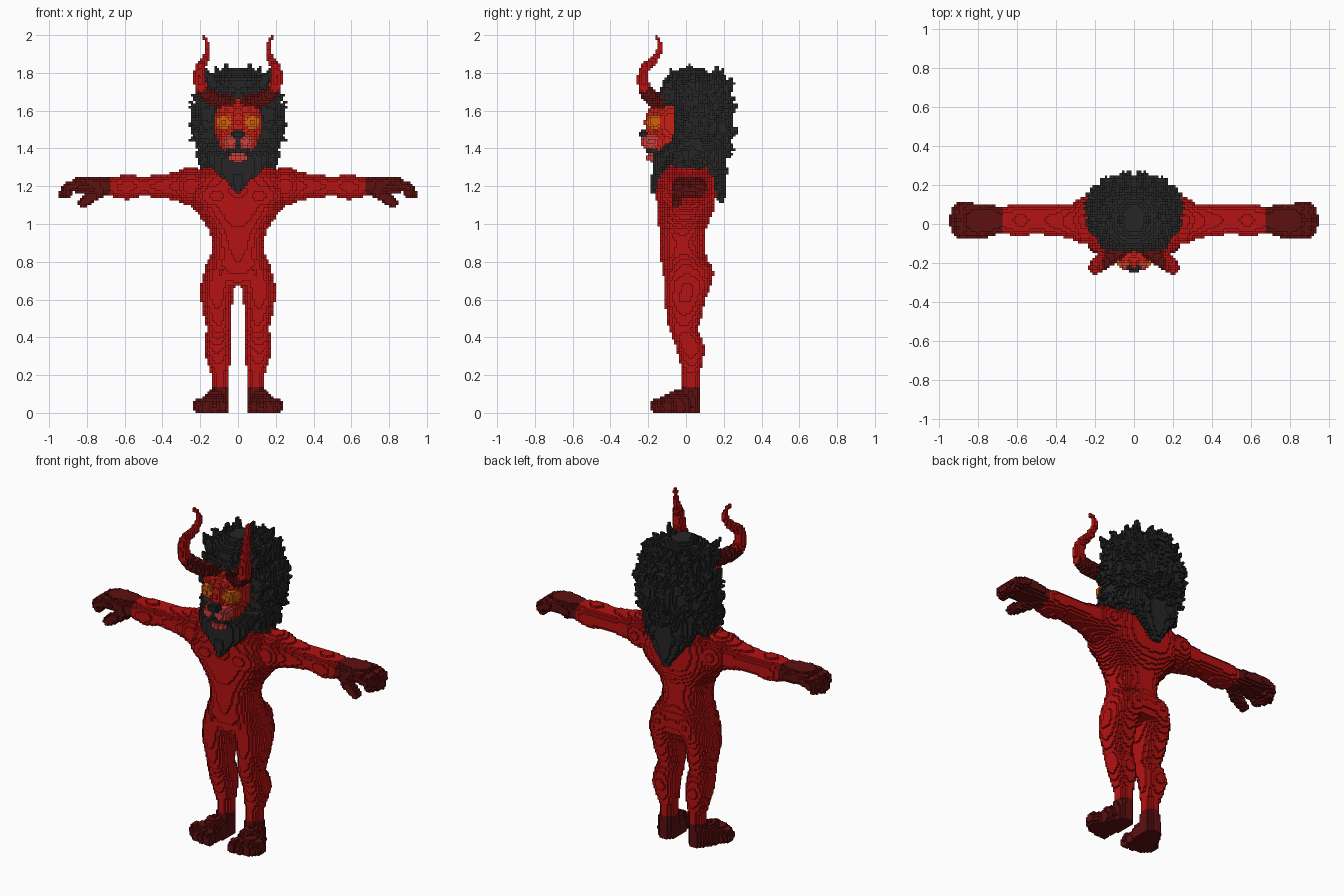
import bpy, math, random
from mathutils import Vector

random.seed(4)
V = 0.0125          # block size
cells = {}          # block index -> (part, colour)

COLOURS = {
    "red skin": (0.47, 0.006, 0.006),
    "dark red": (0.11, 0.005, 0.005),
    "black hair": (0.019, 0.019, 0.019),
    "orange eye": (0.65, 0.12, 0.004),
    "pink muzzle": (0.62, 0.05, 0.045),
    "face red": (0.58, 0.014, 0.008),
}

cube = bpy.data.objects.get("Cube")
if cube:
    bpy.data.objects.remove(cube)


def make_material(name, rgb):
    mat = bpy.data.materials.new(name)
    mat.use_nodes = True
    mat.diffuse_color = (*rgb, 1)
    mat.node_tree.nodes["Principled BSDF"].inputs["Base Color"].default_value = (*rgb, 1)
    return mat


MATS = {n: make_material(n, c) for n, c in COLOURS.items()}


def span(a, b):
    return range(math.floor(a / V), math.ceil(b / V) + 1)


def put(i, j, k, part, colour):
    """Set a block and its mirror image."""
    if k >= 0:
        cells[i, j, k] = cells[-i - 1, j, k] = (part, colour)


def ball(part, colour, c, r):
    """Ellipsoid of blocks, mirrored."""
    for i in span(c[0] - r[0], c[0] + r[0]):
        for j in span(c[1] - r[1], c[1] + r[1]):
            for k in span(c[2] - r[2], c[2] + r[2]):
                p = ((i + .5) * V, (j + .5) * V, (k + .5) * V)
                if sum(((p[n] - c[n]) / r[n]) ** 2 for n in range(3)) <= 1:
                    put(i, j, k, part, colour)


def tube(part, colour, points):
    """Smooth tapering tube through (x, y, z, radius) points."""
    pts = [Vector(p) for p in points]
    pts = [pts[0]] + pts + [pts[-1]]
    for a, b, c, d in zip(pts, pts[1:], pts[2:], pts[3:]):
        steps = max(2, int((c - b).length / V) + 1)
        for s in range(steps + 1):
            t = s / steps
            q = .5 * (2 * b + (c - a) * t + (2 * a - 5 * b + 4 * c - d) * t ** 2
                      + (3 * b - a - 3 * c + d) * t ** 3)
            ball(part, colour, q[:3], (max(q[3], .008),) * 3)


def section(rows, t):
    for a, b in zip(rows, rows[1:]):
        if a[0] <= t <= b[0]:
            f = (t - a[0]) / (b[0] - a[0])
            return [u + (v - u) * f for u, v in zip(a[1:], b[1:])]


def loft(part, colour, rows, axis="z", power=2.0):
    """Stack of oval sections (position, centre u, centre v, radius u, radius v)."""
    rows = sorted(rows)
    for n in span(rows[0][0], rows[-1][0]):
        s = section(rows, (n + .5) * V)
        if not s:
            continue
        cu, cv, ru, rv = s
        for a in span(cu - ru, cu + ru):
            for b in span(cv - rv, cv + rv):
                if abs(((a + .5) * V - cu) / ru) ** power + abs(((b + .5) * V - cv) / rv) ** power <= 1:
                    put(*((a, b, n) if axis == "z" else (n, a, b)), part, colour)


# Torso with chest and buttocks
SKIN, DARK, HAIR = "red skin", "dark red", "black hair"
loft("body", SKIN, [
    (.67, 0, .01, .12, .11), (.72, 0, .01, .185, .125), (.78, 0, 0, .172, .13),
    (.84, 0, -.015, .142, .118), (.9, 0, -.02, .132, .118), (.97, 0, -.02, .152, .122),
    (1.03, 0, -.01, .195, .14), (1.1, 0, 0, .25, .155), (1.18, 0, 0, .275, .158),
    (1.25, 0, .005, .26, .15), (1.31, 0, .01, .17, .12)], power=2.3)
ball("body", SKIN, (.11, -.08, 1.15), (.13, .08, .09))
ball("body", SKIN, (.25, .015, 1.2), (.1, .12, .1))
ball("body", SKIN, (.085, .065, .735), (.08, .08, .085))

# Legs
loft("body", SKIN, [
    (.1, .095, .025, .042, .045), (.2, .095, .025, .046, .046), (.25, .1, .027, .057, .057),
    (.33, .11, .027, .07, .074), (.4, .107, .006, .072, .077), (.44, .102, -.015, .062, .075),
    (.5, .108, -.01, .07, .09), (.6, .113, -.005, .084, .107), (.68, .105, .008, .09, .125),
    (.76, .09, .005, .085, .125)], power=2.2)

# Arms
loft("body", SKIN, [
    (.2, .015, 1.2, .11, .09), (.3, .015, 1.2, .092, .083), (.4, .018, 1.2, .083, .062),
    (.5, .025, 1.2, .076, .052), (.59, .018, 1.195, .084, .066), (.64, .02, 1.195, .076, .058),
    (.7, .02, 1.2, .066, .046)], axis="x", power=2.2)

# Hands: palm, fingers and thumb
loft("hands", DARK, [
    (.675, .02, 1.2, .066, .048), (.73, .02, 1.205, .078, .048), (.8, .018, 1.21, .088, .044),
    (.86, .018, 1.205, .085, .04)], axis="x", power=2.4)
for n in range(4):
    y = -.042 + n * .041
    reach = .95 - .012 * abs(n - 1.5) ** 2
    tube("hands", DARK, [(.84, y, 1.21, .03), (.9, y, 1.19, .03), (reach - .022, y * .8, 1.16, .025)])
tube("hands", DARK, [(.72, -.02, 1.18, .035), (.78, -.05, 1.14, .03), (.825, -.055, 1.11, .024)])

# Feet with toes
loft("feet", DARK, [(0, .1, .02, .05, .055), (.06, .1, .02, .052, .056), (.14, .095, .022, .046, .05)])
ball("feet", DARK, (.12, -.045, .03), (.07, .09, .09))
ball("feet", DARK, (.145, -.1, .025), (.088, .065, .068))
for n in range(4):
    ball("feet", DARK, (.083 + n * .042, -.153 + .006 * n * n, .035), (.029, .037, .042))

# Mane: core, beard and back point
mane = [(1.27, 0, .03, .12, .15), (1.32, 0, .03, .175, .17), (1.4, 0, .05, .205, .16),
        (1.5, 0, .07, .235, .16), (1.6, 0, .075, .22, .16), (1.7, 0, .05, .185, .16),
        (1.76, 0, .02, .15, .15), (1.82, 0, .03, .06, .07)]
loft("mane", HAIR, mane)
loft("mane", HAIR, [(1.165, 0, -.165, .012, .018), (1.22, 0, -.155, .055, .03), (1.28, 0, -.14, .13, .04),
                    (1.36, 0, -.115, .175, .06), (1.43, 0, -.06, .19, .05)])
loft("mane", HAIR, [(1.11, 0, .19, .015, .015), (1.2, 0, .175, .08, .035), (1.3, 0, .15, .16, .06),
                    (1.4, 0, .12, .19, .09)])

# Mane tufts
for n in range(130):
    z = random.uniform(1.27, 1.76)
    _, cy, rx, ry = section(mane, z)
    a = random.uniform(-.75, math.pi / 2)
    out = Vector((math.cos(a), math.sin(a), 0))
    base = Vector((out.x * rx * .93, cy + out.y * ry * .93, z))
    lift = (z - 1.45) * .2 + random.uniform(-.02, .02)
    tip = base + out * random.uniform(.03, .055) + Vector((0, 0, lift))
    tube("mane", HAIR, [(*base, .032), (*tip, .008)])
for x, y, z in [(.065, .02, 1.84), (.02, .05, 1.8), (.12, .04, 1.81), (.17, .02, 1.77),
                (.1, .13, 1.78), (.03, -.1, 1.77), (.1, -.1, 1.75), (.04, .16, 1.76)]:
    tube("mane", HAIR, [(x * .9, y, z - .08, .045), (x, y, z, .01)])

# Head: skull, brow bridge, eyes, muzzle, jaw, nose
FACE = "face red"
ball("head", FACE, (0, -.07, 1.535), (.13, .12, .14))
ball("head", FACE, (0, -.1, 1.43), (.1, .085, .08))
ball("head", "orange eye", (.073, -.165, 1.54), (.042, .045, .042))
ball("head", FACE, (0, -.17, 1.54), (.036, .05, .08))
ball("head", FACE, (.06, -.16, 1.605), (.055, .035, .025))
ball("head", HAIR, (0, -.16, 1.39), (.066, .05, .03))
ball("head", "pink muzzle", (0, -.16, 1.352), (.052, .05, .025))
ball("head", "pink muzzle", (.04, -.185, 1.435), (.045, .055, .04))
ball("head", HAIR, (0, -.225, 1.475), (.036, .026, .027))
ball("head", HAIR, (0, -.225, 1.43), (.008, .025, .03))

# Horns: dark root, red sweep
tube("horns", DARK, [(.05, -.12, 1.645, .038), (.11, -.165, 1.655, .04), (.165, -.2, 1.685, .039),
                     (.195, -.22, 1.72, .036)])
tube("horns", SKIN, [(.197, -.222, 1.73, .034), (.205, -.228, 1.775, .03), (.2, -.215, 1.825, .026),
                     (.175, -.17, 1.87, .021), (.16, -.143, 1.92, .016), (.165, -.142, 1.955, .012),
                     (.177, -.152, 1.99, .009)])

# Build one block mesh per part from the exposed block sides
SIDES = []
for axis in range(3):
    for sign in (0, 1):
        u, v = (axis + 1) % 3, (axis + 2) % 3
        ring = []
        for du, dv in ((0, 0), (1, 0), (1, 1), (0, 1)):
            corner = [0, 0, 0]
            corner[axis], corner[u], corner[v] = sign, du, dv
            ring.append(corner)
        step = [0, 0, 0]
        step[axis] = 2 * sign - 1
        SIDES.append((step, ring if sign else ring[::-1]))

for part in ("body", "hands", "feet", "mane", "head", "horns"):
    index, faces, slots = {}, [], []
    names = sorted({c for p, c in cells.values() if p == part})
    for cell, (owner, colour) in cells.items():
        if owner != part:
            continue
        for step, ring in SIDES:
            if tuple(a + b for a, b in zip(cell, step)) not in cells:
                faces.append([index.setdefault(tuple(a + b for a, b in zip(cell, c)), len(index))
                              for c in ring])
                slots.append(names.index(colour))
    mesh = bpy.data.meshes.new(part)
    mesh.from_pydata([[a * V for a in p] for p in index], [], faces)
    for name in names:
        mesh.materials.append(MATS[name])
    mesh.polygons.foreach_set("material_index", slots)
    mesh.update()
    bpy.context.collection.objects.link(bpy.data.objects.new(part, mesh))
